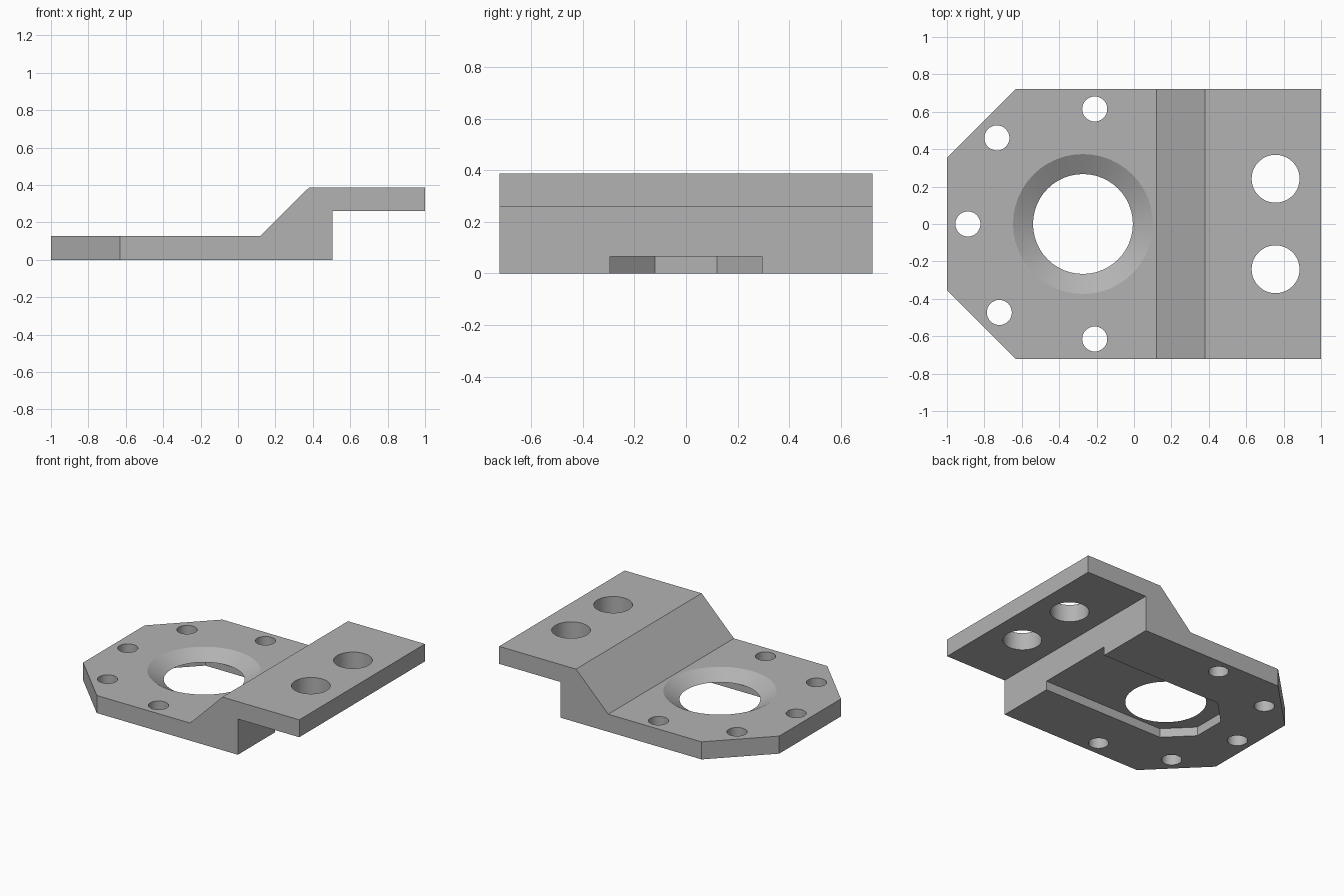
import bpy, bmesh, math
from mathutils import Vector

cube = bpy.data.objects.get("Cube")
if cube:
    bpy.data.objects.remove(cube, do_unlink=True)

HALF_Y = 0.723
PLATE_Z, SLOT_Z, STEP_Z, TOP_Z = 0.128, 0.065, 0.26, 0.387
BORE_X = -0.273

grey = bpy.data.materials.new("plain_grey")
grey.use_nodes = True
colour = (0.45, 0.45, 0.45, 1)
grey.diffuse_color = colour
grey.node_tree.nodes["Principled BSDF"].inputs["Base Color"].default_value = colour


def add_object(name, bm):
    bmesh.ops.recalc_face_normals(bm, faces=bm.faces)
    mesh = bpy.data.meshes.new(name)
    bm.to_mesh(mesh)
    bm.free()
    mesh.materials.append(grey)
    obj = bpy.data.objects.new(name, mesh)
    bpy.context.collection.objects.link(obj)
    return obj


def prism(points, direction):
    """Extrude a closed outline along a direction."""
    bm = bmesh.new()
    face = bm.faces.new([bm.verts.new(p) for p in points])
    result = bmesh.ops.extrude_face_region(bm, geom=[face], use_keep_orig=True)
    moved = [g for g in result["geom"] if isinstance(g, bmesh.types.BMVert)]
    bmesh.ops.translate(bm, verts=moved, vec=direction)
    return bm


def round_cutter(name, x, y, r_bottom, r_top, z0, z1, sides):
    bm = bmesh.new()
    bmesh.ops.create_cone(bm, cap_ends=True, segments=sides, radius1=r_bottom,
                          radius2=r_top, depth=z1 - z0)
    bmesh.ops.translate(bm, verts=bm.verts, vec=(x, y, (z0 + z1) / 2))
    return add_object(name, bm)


# Stepped body, extruded from its side profile
profile = [(-1, 0), (0.505, 0), (0.505, STEP_Z), (1, STEP_Z),
           (1, TOP_Z), (0.38, TOP_Z), (0.12, PLATE_Z), (-1, PLATE_Z)]
body_bm = prism([(x, -HALF_Y, z) for x, z in profile], (0, 2 * HALF_Y, 0))

# Chamfered corners at the low end
for side in (-1, 1):
    cut = bmesh.ops.bisect_plane(
        body_bm, geom=body_bm.verts[:] + body_bm.edges[:] + body_bm.faces[:],
        plane_co=Vector((-0.632, side * HALF_Y, 0)),
        plane_no=Vector((-1, side, 0)).normalized(), clear_outer=True)
    rim = [e for e in cut["geom_cut"] if isinstance(e, bmesh.types.BMEdge)]
    bmesh.ops.holes_fill(body_bm, edges=rim)
body = add_object("stepped_bracket", body_bm)

# Underside slot with a chamfered closed end
slot = [(0.7, -0.295), (0.7, 0.295), (-0.47, 0.295),
        (-0.645, 0.12), (-0.645, -0.12), (-0.47, -0.295)]
cutters = [add_object("slot_cutter", prism([(x, y, -0.1) for x, y in slot],
                                           (0, 0, SLOT_Z + 0.1)))]

# Countersunk bore, continued a little past both of its surfaces
r_low, r_high = 0.267, 0.374
slope = (r_high - r_low) / (PLATE_Z - SLOT_Z)
below, above = 0.03, 0.01
cutters.append(round_cutter("bore_cutter", BORE_X, 0, r_low - slope * below,
                            r_high + slope * above, SLOT_Z - below,
                            PLATE_Z + above, 48))

# Small holes around the bore and the two large mounting holes
small_holes = [(-0.21, 0.615), (-0.733, 0.46), (-0.888, 0),
               (-0.72, -0.473), (-0.21, -0.615)]
for x, y in small_holes:
    cutters.append(round_cutter("small_hole_cutter", x, y, 0.067, 0.067, -0.1, 0.5, 32))
for side in (-1, 1):
    cutters.append(round_cutter("mounting_hole_cutter", 0.757, side * 0.242,
                                0.128, 0.128, -0.1, 0.5, 48))

for cutter in cutters:
    cutter.hide_render = True
    mod = body.modifiers.new(cutter.name, "BOOLEAN")
    mod.operation = "DIFFERENCE"
    mod.solver = "EXACT"
    mod.object = cutter

# Apply the cuts, remove the cutters and smooth the round walls
bpy.context.view_layer.update()
evaluated = body.evaluated_get(bpy.context.evaluated_depsgraph_get())
finished = bpy.data.meshes.new_from_object(evaluated)
body.modifiers.clear()
body.data = finished
for cutter in cutters:
    bpy.data.objects.remove(cutter, do_unlink=True)

bpy.ops.object.select_all(action="DESELECT")
body.select_set(True)
bpy.context.view_layer.objects.active = body
bpy.ops.object.shade_smooth_by_angle(angle=math.radians(25))
